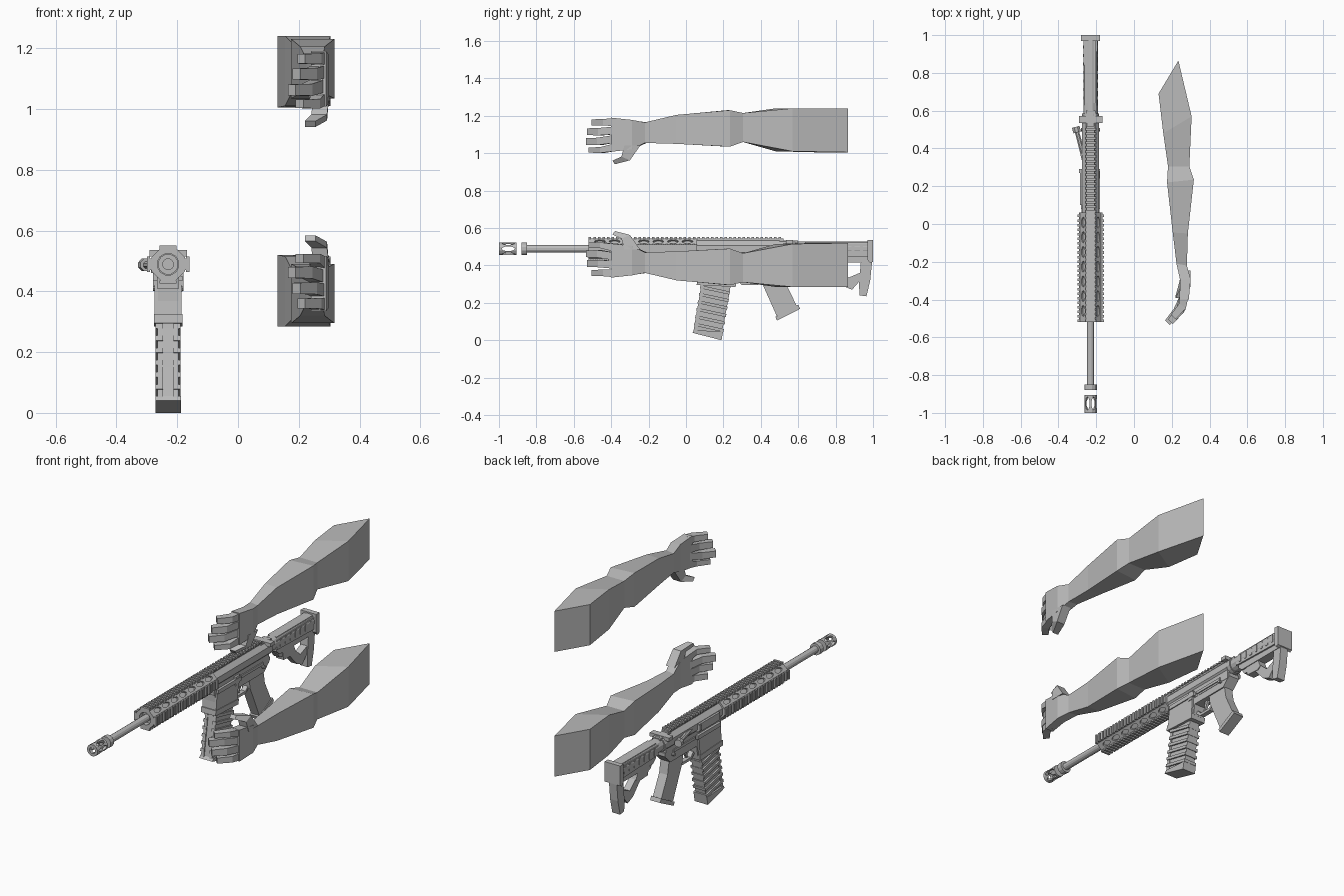
import bpy, bmesh, math
from mathutils import Matrix, Vector

if "Cube" in bpy.data.objects:
    bpy.data.objects.remove(bpy.data.objects["Cube"], do_unlink=True)

grey = bpy.data.materials.new("plain_grey")
grey.use_nodes = True
grey.diffuse_color = (0.5, 0.5, 0.5, 1)
grey.node_tree.nodes["Principled BSDF"].inputs["Base Color"].default_value = (0.5, 0.5, 0.5, 1)

RX, AZ = -0.23, 0.489            # bore axis of the rifle
AXIS = Matrix.Translation((RX, 0, AZ))


def finish(name, bm):
    bmesh.ops.recalc_face_normals(bm, faces=bm.faces)
    me = bpy.data.meshes.new(name)
    bm.to_mesh(me)
    bm.free()
    me.materials.append(grey)
    ob = bpy.data.objects.new(name, me)
    bpy.context.collection.objects.link(ob)
    return ob


def add_box(bm, lo, hi, mat):
    lo, hi = Vector(lo), Vector(hi)
    m = mat @ Matrix.Translation((lo + hi) / 2) @ Matrix.Diagonal((*(hi - lo), 1))
    bmesh.ops.create_cube(bm, size=1, matrix=m)


def boxes(name, spans, mat=Matrix.Translation((RX, 0, 0))):
    bm = bmesh.new()
    for lo, hi in spans:
        add_box(bm, lo, hi, mat)
    return finish(name, bm)


def add_tube(bm, y0, y1, r0, r1=None, sides=12, mat=AXIS):
    turn = Matrix.Rotation(math.pi / 2, 4, 'X') @ Matrix.Rotation(math.pi / sides, 4, 'Z')
    bmesh.ops.create_cone(bm, cap_ends=True, segments=sides, radius1=r1 or r0, radius2=r0,
                          depth=y1 - y0, matrix=mat @ Matrix.Translation((0, (y0 + y1) / 2, 0)) @ turn)


def tubes(name, parts, sides=12, mat=AXIS):
    bm = bmesh.new()
    for p in parts:
        add_tube(bm, *p, sides=sides, mat=mat)
    return finish(name, bm)


def prism(name, outline, half, shift=0):
    """Side outline of (y, z) points, extruded across x."""
    bm = bmesh.new()
    face = bm.faces.new([bm.verts.new((RX + shift - half, y, z)) for y, z in outline])
    ext = bmesh.ops.extrude_face_region(bm, geom=[face])["geom"]
    bmesh.ops.translate(bm, vec=(2 * half, 0, 0), verts=[v for v in ext if isinstance(v, bmesh.types.BMVert)])
    return finish(name, bm)


def add_loft(bm, rings):
    rows = [[bm.verts.new(p) for p in ring] for ring in rings]
    for a, b in zip(rows, rows[1:]):
        for i in range(len(a)):
            j = (i + 1) % len(a)
            bm.faces.new((a[i], a[j], b[j], b[i]))
    bm.faces.new(rows[0])
    bm.faces.new(rows[-1])


def cut(ob, cutter):
    mod = ob.modifiers.new("cut", 'BOOLEAN')
    mod.operation, mod.object, mod.solver = 'DIFFERENCE', cutter, 'EXACT'
    cutter.hide_render = True
    bpy.context.view_layer.update()
    me = bpy.data.meshes.new_from_object(ob.evaluated_get(bpy.context.evaluated_depsgraph_get()))
    ob.modifiers.clear()
    ob.data = me
    bpy.data.objects.remove(cutter, do_unlink=True)


# Arms: quad sections from shoulder to knuckles
ARM = [  # inner x, y, outer x, y, bottom z, top z
    (.13, .69, .235, .865, 1.005, 1.24), (.155, .48, .305, .57, 1.01, 1.24),
    (.18, .305, .293, .305, 1.06, 1.215), (.175, .22, .317, .235, 1.035, 1.23),
    (.205, -.045, .285, -.05, 1.05, 1.205), (.225, -.21, .28, -.22, 1.055, 1.165),
    (.245, -.3, .3, -.29, 1.02, 1.178), (.24, -.4, .29, -.4, 1.008, 1.19)]
FINGERS = [(.195, -.505, 1.165, .032), (.18, -.53, 1.115, .036), (.165, -.535, 1.063, .036), (.19, -.52, 1.017, .028)]


def quad(ax, ay, bx, by, lo, hi):
    return [(ax, ay, lo), (bx, by, lo), (bx, by, hi), (ax, ay, hi)]


def arm(name, flip):
    bm = bmesh.new()
    add_loft(bm, [quad(*s) for s in ARM])
    for i, (x, y, z, h) in enumerate(FINGERS):
        top = 1.188 - i * .045
        add_loft(bm, [quad(.242, -.38, .289, -.38, top - .042, top),
                      quad(x + .045, y + .085, x + .08, y + .06, z - h * .55, z + h * .55),
                      quad(x, y + .025, x + .025, y, z - h / 2, z + h / 2)])
    thumb = [(.245, .3, -.245, 1.04, -.33, 1.04), (.242, .293, -.3, .962, -.345, .982), (.22, .255, -.38, .941, -.393, .96)]
    add_loft(bm, [[(a, y, z), (b, y, z), (b, v, w), (a, v, w)] for a, b, y, z, v, w in thumb])
    if flip:
        for v in bm.verts:
            v.co.z = 1.525 - v.co.z
    finish(name, bm)


arm("upper_arm_and_hand", False)
arm("lower_arm_and_hand", True)

# Barrel and slotted muzzle
tubes("barrel", [(-.87, -.5, .02)])
muzzle = tubes("muzzle", [(-1, -.905, .034), (-.905, -.87, .027), (-.88, -.85, .034)])
cut(muzzle, tubes("bore_cutter", [(-1.1, -.91, .018)]))
for k in range(3):
    turn = AXIS @ Matrix.Rotation(k * math.pi / 3, 4, 'Y')
    squash = turn @ Matrix.Translation((0, -.95, 0)) @ Matrix.Diagonal((1, 2.7, 1, 1))
    bm = bmesh.new()
    bmesh.ops.create_cone(bm, cap_ends=True, segments=10, radius1=.013, radius2=.013, depth=.2,
                          matrix=squash @ Matrix.Rotation(math.pi / 2, 4, 'Y'))
    cut(muzzle, finish("slot_cutter", bm))

# Handguard with oval vents on its four slanted faces
guard = tubes("handguard", [(-.52, .06, .06)], sides=8)
cut(guard, tubes("guard_bore", [(-.6, -.49, .036)]))
bm = bmesh.new()
for k in range(4):
    turn = AXIS @ Matrix.Rotation(math.pi / 4 + k * math.pi / 2, 4, 'Y')
    for i in range(7):
        place = turn @ Matrix.Translation((0, -.46 + i * .078, .06)) @ Matrix.Diagonal((1, 2.3, 1, 1))
        bmesh.ops.create_cone(bm, cap_ends=True, segments=10, radius1=.013, radius2=.013, depth=.03, matrix=place)
cut(guard, finish("vent_cutter", bm))


def rail(name, y0, y1, angle, reach, half):
    turn = AXIS @ Matrix.Rotation(angle, 4, 'Y')
    spans = [((-half * .75, y0, .04), (half * .75, y1, reach - .008))]
    n = round((y1 - y0) / .024)
    step = (y1 - y0) / n
    spans += [((-half, y0 + i * step, reach - .011), (half, y0 + (i + .55) * step, reach)) for i in range(n)]
    boxes(name, spans, turn)


rail("top_rail", -.52, .52, 0, .062, .028)
rail("bottom_rail", -.52, .05, math.pi, .064, .028)
rail("left_rail", -.52, .06, math.pi / 2, .07, .026)
rail("right_rail", -.52, .06, -math.pi / 2, .07, .026)

# Receiver
tubes("upper_receiver", [(.05, .56, .049)], sides=8)
boxes("receiver_block", [((-.036, .06, .41), (.036, .56, .49)), ((-.05, .08, .415), (.05, .29, .438)),
                         ((-.042, .3, .42), (.042, .5, .436))])
prism("lower_receiver", [(.07, .43), (.07, .32), (.27, .31), (.28, .37), (.52, .37), (.57, .42), (.57, .44)], .034)
prism("magazine_well", [(.075, .42), (.065, .315), (.262, .3), (.272, .42)], .044)
prism("well_lip", [(.06, .325), (.057, .295), (.265, .285), (.27, .315)], .047)
boxes("port_cover", [((-.057, .1, .46), (-.035, .29, .505)), ((-.062, .27, .47), (-.04, .29, .5))])
prism("bolt_catch", [(.24, .45), (.24, .4), (.27, .4), (.28, .45)], .006, .042)
tubes("receiver_pins", [(-.05, .05, .009)], sides=10,
      mat=Matrix.Translation((RX, .5, .41)) @ Matrix.Rotation(math.pi / 2, 4, 'Z'))
boxes("charging_handle", [((-.062, .535, .515), (.062, .572, .536)), ((-.025, .5, .51), (.025, .6, .532))])
tubes("forward_assist", [(-.2, 0, .016, .012), (0, .03, .022)], sides=8,
      mat=Matrix.Translation((RX - .071, .485, .487)) @ Matrix.Rotation(.26, 4, 'Z'))

# Trigger and guard
prism("trigger_guard", [(.27, .32), (.3, .295), (.38, .295), (.42, .33), (.42, .345), (.375, .31), (.305, .31), (.28, .335)], .014)
prism("trigger", [(.335, .38), (.33, .34), (.32, .318), (.33, .316), (.345, .34), (.36, .38)], .007)

# Pistol grip with flared foot
prism("pistol_grip", [(.39, .385), (.4, .32), (.485, .13), (.595, .178), (.535, .3), (.52, .385)], .027)
prism("grip_foot", [(.478, .125), (.486, .105), (.61, .168), (.6, .19)], .032)

# Magazine: gently curved core, wrapping ribs, front channel and base
prism("magazine", [(.098, .4), (.082, .28), (.062, .15), (.044, .04), (.185, .01), (.208, .12), (.232, .25), (.255, .4)], .032)
prism("magazine_base", [(.046, .055), (.034, .04), (.19, 0), (.198, .045)], .042)
for i in range(6):
    z = .078 + i * .04
    y = .045 + i * .0065
    for side in (-1, 1):
        prism("magazine_rib", [(y, z + .016), (y - .003, z), (y + .155, z - .034), (y + .158, z - .018)],
              .012, side * .029)
    prism("magazine_back_rib", [(y + .13, z - .013), (y + .127, z - .028), (y + .155, z - .034), (y + .158, z - .018)], .03)
for side in (-1, 1):
    prism("magazine_front_strip", [(.086, .32), (.04, .05), (.06, .05), (.1, .32)], .009, side * .026)

# Stock: tube, ribbed underside, butt plate and open lower frame
tubes("buffer_tube", [(.55, .98, .04), (.56, .585, .046)], sides=12)
prism("stock_body", [(.64, .525), (.64, .44), (.67, .415), (.98, .415), (.98, .525)], .028)
prism("stock_sleeve", [(.63, .51), (.63, .455), (.98, .445), (.98, .515)], .037)
boxes("stock_ribs", [((-.04, .66 + i * .045, .465), (.04, .675 + i * .045, .505)) for i in range(7)])
prism("butt_plate", [(.97, .535), (.97, .43), (.985, .412), (1, .42), (1, .535)], .05)
prism("butt_leg", [(.935, .42), (.925, .3), (.928, .24), (.965, .235), (.985, .32), (.995, .42)], .025)
prism("stock_strut", [(.66, .42), (.68, .39), (.76, .375), (.84, .29), (.888, .27), (.94, .33), (.94, .365),
                      (.87, .335), (.8, .395), (.76, .42)], .02)
prism("stock_lever", [(.7, .42), (.71, .365), (.8, .36), (.82, .375), (.8, .42)], .024)
